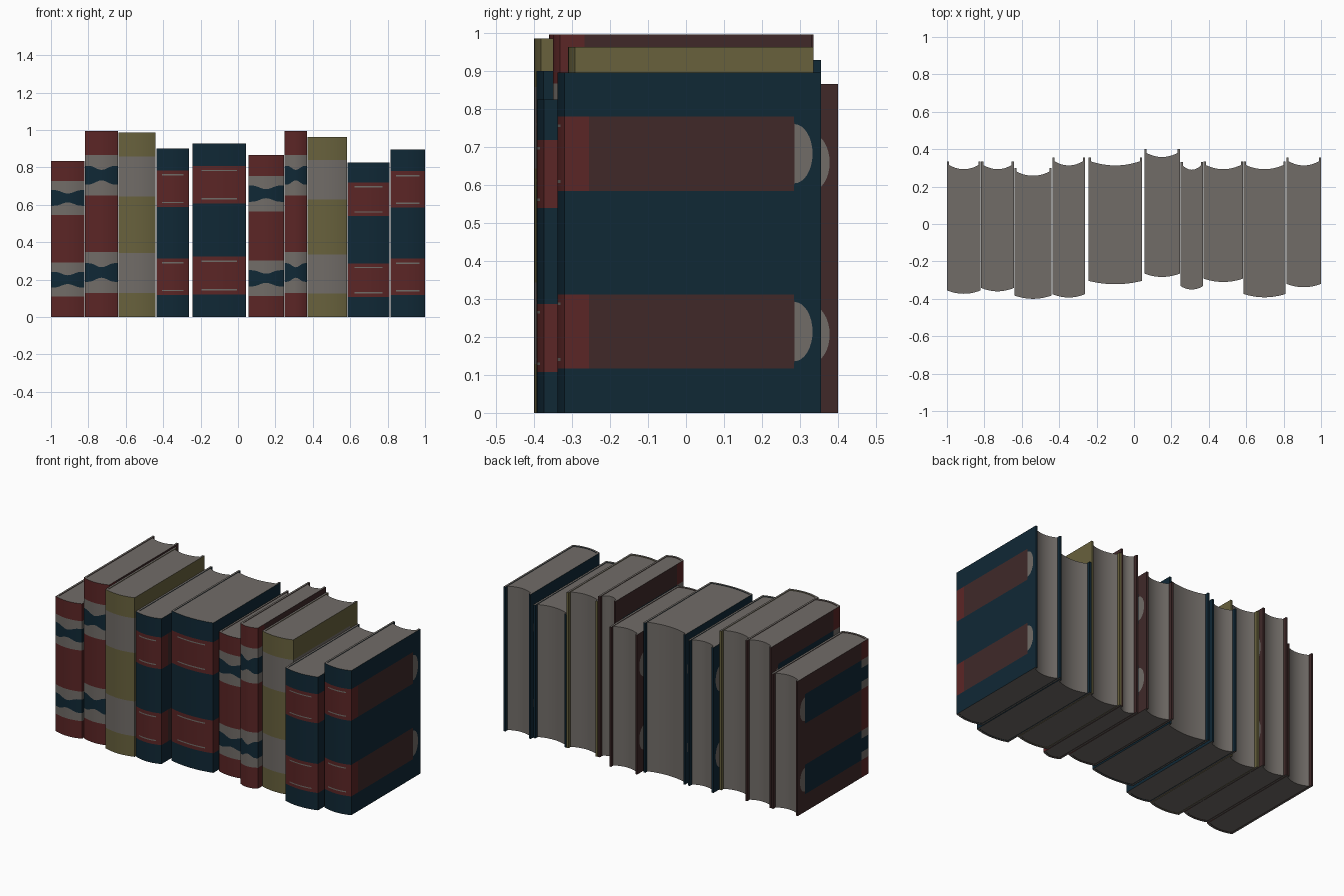
import bpy, bmesh, math

if "Cube" in bpy.data.objects:
    bpy.data.objects.remove(bpy.data.objects["Cube"])

# ---- materials ----
COLORS = {
    "page_grey": (0.165, 0.15, 0.137),
    "spine_red": (0.105, 0.019, 0.019),
    "cover_brown": (0.050, 0.022, 0.022),
    "cloth_blue": (0.005, 0.021, 0.036),
    "cloth_yellow": (0.138, 0.12, 0.046),
}
MATS = []
for name, c in COLORS.items():
    m = bpy.data.materials.new(name)
    m.diffuse_color = (*c, 1)
    m.use_nodes = True
    m.node_tree.nodes["Principled BSDF"].inputs["Base Color"].default_value = m.diffuse_color
    MATS.append(m)
GREY, RED, BROWN, BLUE, YELLOW = range(5)

T = 0.012        # cover board thickness
SAG = 0.018      # bulge of the spine
ARC = 12         # spine segments
CENTRES = (0.239, 0.762)   # stripe centres as a fraction of height


def finish(bm, name):
    bmesh.ops.recalc_face_normals(bm, faces=bm.faces)
    me = bpy.data.meshes.new(name)
    bm.to_mesh(me)
    bm.free()
    for m in MATS:
        me.materials.append(m)
    ob = bpy.data.objects.new(name, me)
    bpy.context.collection.objects.link(ob)
    bpy.ops.object.select_all(action='DESELECT')
    ob.select_set(True)
    bpy.context.view_layer.objects.active = ob
    bpy.ops.object.shade_smooth_by_angle(angle=math.radians(30))
    return ob


def columns(x0, x1, yf, yb):
    """Outline from left fore edge round the spine: (outer xy, inner xy, zone, stripe scale, t)."""
    ye = yf + SAG
    side = [(yb, "edge", 0.05), (yb - 0.022, "cap", 0.05)]
    for k in range(1, 9):
        a = k / 8 * math.pi / 2
        side.append((yb - 0.07 + 0.048 * math.cos(a), "cap", 0.8 * math.sin(a)))
    side += [(yb - 0.071, "cover", 1), (ye + 0.065, "wrap", 1)]
    left = [((x0, y), (x0 + T, y), z, s, -1) for y, z, s in side]
    right = [((x1, y), (x1 - T, y), z, s, 1) for y, z, s in reversed(side)]
    spine = []
    for i in range(ARC + 1):
        t = 2 * i / ARC - 1
        x, y = (x0 + x1) / 2 + t * (x1 - x0) / 2, yf + SAG * t * t
        xi = (x0 + x1) / 2 + t * ((x1 - x0) / 2 - T)
        spine.append(((x, y), (xi, y + T), "spine", 1, t))
    return left + spine + right


def levels(style, h, scale, t):
    """Heights at which one outline column is cut."""
    a = 0.109
    if style == "red":
        b, d = 0.08, 0.028 + 0.022 * math.sin(min(1, abs(t) * 1.3) * math.pi / 2) ** 2
    else:
        b, d = 0.086, 0.078
    out = [0]
    for c in CENTRES:
        out += [h * (c + o * scale) for o in (-a, -b, -d, d, b, a)]
    return out + [h]


def colour(style, zones, band, t):
    """Colour of a cover face from its zone along the outline and its height band."""
    on_spine = "spine" in zones
    stripe = band not in (0, 6, 12)
    k = band if band < 6 else band - 6
    wrap = on_spine or zones == {"wrap"}
    if style == "yellow":
        return GREY if stripe and "edge" not in zones else YELLOW
    if not stripe or "edge" in zones:
        if style == "blue":
            return BLUE
        return RED if wrap else BROWN
    if wrap:
        if style == "red":
            return BLUE if k == 3 else GREY
        return GREY if k in (2, 4) and on_spine and -0.6 < t < 0.7 else RED
    if zones == {"cap"}:
        return GREY
    return BROWN if style == "blue" else BLUE


def book(n, x0, x1, h, yf, yb, style):
    # cover: boards and rounded spine in one shell, cut along its stripes
    bm = bmesh.new()
    cols = columns(x0, x1, yf, yb)
    outer = [[bm.verts.new((*c[0], z)) for z in levels(style, h, c[3], c[4])] for c in cols]
    inner = [[bm.verts.new((*c[1], z)) for z in (0, h)] for c in cols]
    base = {"red": BROWN, "blue": BLUE, "yellow": YELLOW}[style]

    def face(verts, mat):
        bm.faces.new(verts).material_index = mat

    for i in range(len(cols) - 1):
        o, p, q, r = outer[i], outer[i + 1], inner[i], inner[i + 1]
        zones = {cols[i][2], cols[i + 1][2]}
        t = (cols[i][4] + cols[i + 1][4]) / 2
        for k in range(len(o) - 1):
            face((o[k], p[k], p[k + 1], o[k + 1]), colour(style, zones, k, t))
        face((q[0], q[1], r[1], r[0]), base)
        face((o[-1], p[-1], r[1], q[1]), GREY)
        face((o[0], q[0], r[0], p[0]), GREY)
    for e in (0, -1):
        face(outer[e] + [inner[e][1], inner[e][0]], base)
    finish(bm, f"book_cover_{n}")

    # pages: block with a rounded back and a hollow fore edge
    bm = bmesh.new()
    hw, xc = (x1 - x0) / 2 - T, (x0 + x1) / 2
    ts = [2 * i / ARC - 1 for i in range(ARC + 1)]
    ring = [(xc + t * hw, yf + T + SAG * t * t) for t in ts]
    ring += [(xc + t * hw, yb - 0.042 + 0.022 * t * t) for t in reversed(ts)]
    bot = [bm.verts.new((x, y, 0.002)) for x, y in ring]
    top = [bm.verts.new((x, y, h - 0.003)) for x, y in ring]
    bm.faces.new(bot)
    bm.faces.new(top)
    for i in range(len(ring)):
        j = (i + 1) % len(ring)
        bm.faces.new((bot[i], bot[j], top[j], top[i]))
    finish(bm, f"book_pages_{n}")


# ---- the row: left x, right x, height, spine y, fore edge y, cloth ----
BOOKS = [
    (-1.0, -0.82, 0.835, -0.373, 0.335, "red"),
    (-0.817, -0.642, 0.995, -0.36, 0.335, "red"),
    (-0.64, -0.44, 0.985, -0.40, 0.30, "yellow"),
    (-0.436, -0.262, 0.90, -0.393, 0.355, "blue"),
    (-0.243, 0.043, 0.928, -0.322, 0.355, "blue"),
    (0.055, 0.245, 0.865, -0.283, 0.40, "red"),
    (0.249, 0.369, 0.995, -0.35, 0.332, "red"),
    (0.372, 0.583, 0.963, -0.31, 0.335, "yellow"),
    (0.586, 0.81, 0.825, -0.392, 0.335, "blue"),
    (0.815, 1.0, 0.895, -0.338, 0.355, "blue"),
]
for n, b in enumerate(BOOKS, 1):
    book(n, *b)
